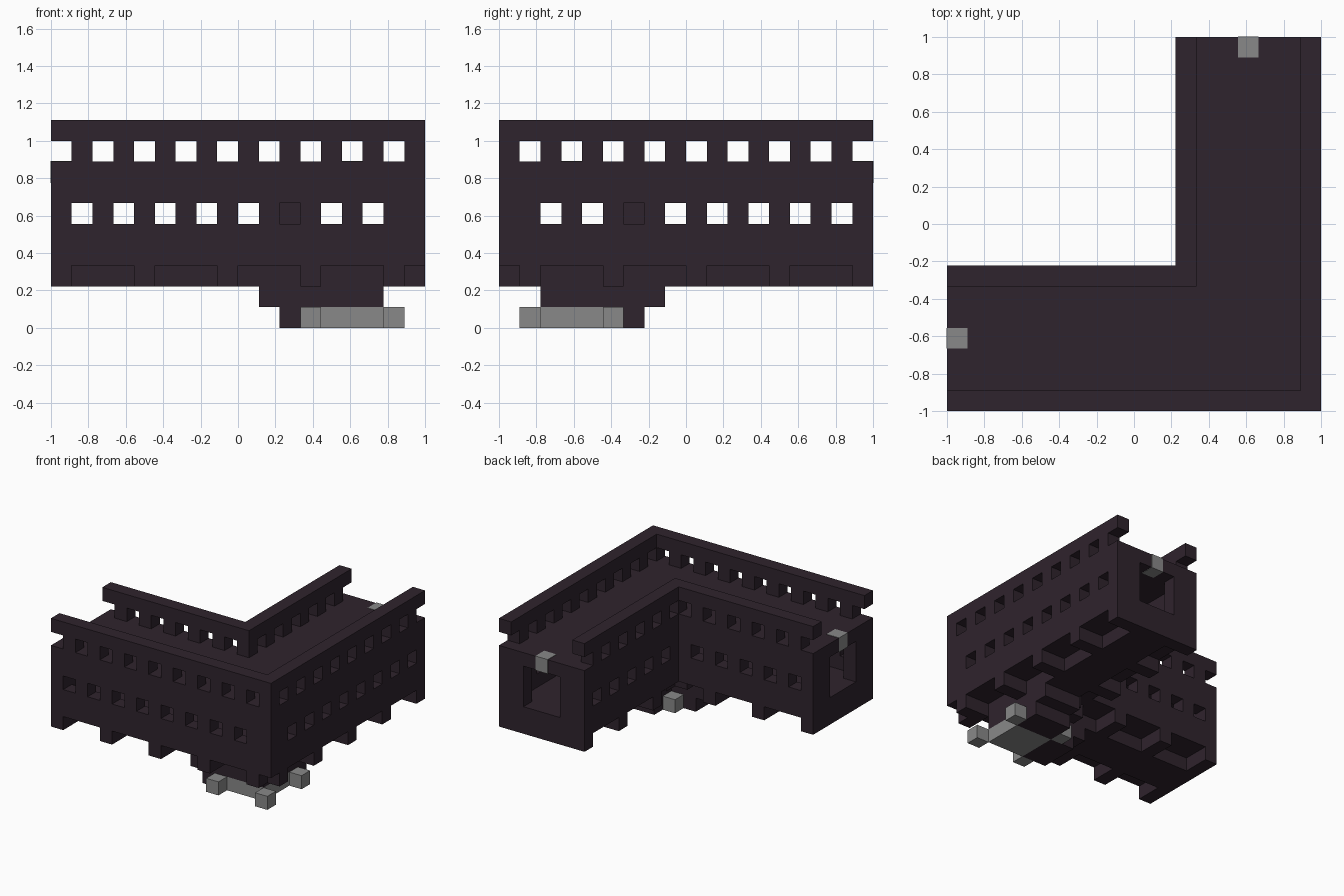
import bpy
import bmesh
from mathutils import Vector

old = bpy.data.objects.get("Cube")
if old:
    bpy.data.objects.remove(old, do_unlink=True)

U = 1 / 9       # one block
N = 18          # blocks along each side


def material(name, rgb):
    m = bpy.data.materials.new(name)
    m.use_nodes = True
    m.diffuse_color = (*rgb, 1)
    bsdf = m.node_tree.nodes["Principled BSDF"]
    bsdf.inputs["Base Color"].default_value = (*rgb, 1)
    bsdf.inputs["Roughness"].default_value = 0.9
    return m


brick = material("dark_plum_brick", (0.028, 0.017, 0.026))
stone = material("grey_stone", (0.25, 0.25, 0.25))


def mirrored(box):
    """Swap a box onto the other leg of the corner."""
    x0, x1, y0, y1, z0, z1 = box
    return (N - y1, N - y0, N - x1, N - x0, z0, z1)


def build(name, boxes, mat, both_legs=True):
    """One object from boxes given in block units."""
    if both_legs:
        boxes = boxes + [mirrored(b) for b in boxes]
    bm = bmesh.new()
    for x0, x1, y0, y1, z0, z1 in boxes:
        verts = bmesh.ops.create_cube(bm, size=1)["verts"]
        size = Vector((x1 - x0, y1 - y0, z1 - z0))
        mid = Vector((x0 + x1 - N, y0 + y1 - N, z0 + z1)) / 2
        for v in verts:
            v.co = (v.co * size + mid) * U
    mesh = bpy.data.meshes.new(name)
    bm.to_mesh(mesh)
    bm.free()
    mesh.materials.append(mat)
    obj = bpy.data.objects.new(name, mesh)
    bpy.context.collection.objects.link(obj)
    return obj


def window_wall(length, y):
    """Wall with a row of square windows at every odd block."""
    boxes = [(0, length, y, y + 1, 3, 5), (0, length, y, y + 1, 6, 8)]
    for x in range(length):
        if x % 2 == 0 or x > 15:
            boxes.append((x, x + 1, y, y + 1, 5, 6))
    return boxes


def railing(length, y):
    """Top beam on posts at every odd block."""
    posts = [(x, x + 1, y, y + 1, 8, 9) for x in range(1, length, 2)]
    return posts + [(0, length, y, y + 1, 9, 10)]


# Walls and railings of both legs
build("outer_walls", window_wall(17, 0), brick)
build("inner_walls", window_wall(11, 6), brick)
build("outer_railings", railing(17, 0), brick)
build("inner_railings", railing(11, 6), brick)
build("corner_posts", [(17, 18, 0, 1, 3, 10), (11, 12, 6, 7, 3, 10)], brick, False)

# Floor and deck around the hollow passage
for name, z in (("passage_floor", 3), ("deck", 7)):
    build(name, [(0, 12, 1, 6, z, z + 1)], brick)
    build(name + "_corner", [(12, 17, 1, 6, z, z + 1)], brick, False)

# Jambs of the end openings, with a stone block above each
build("end_jambs", [(0, 1, 1, 2, 4, 7), (0, 1, 5, 6, 4, 7)], brick)
e = 0.03
build("end_keystones", [(-e, 1, 3, 4, 7 - e, 8 + e)], stone)

# Ribs and spine under the floor
ribs = [(x, x + 1, 0, 7, 2, 3) for x in (0, 4, 8)]
ribs += [(12, 13, 0, 2, 2, 3), (12, 13, 6, 7, 2, 3), (16, 17, 0, 1, 2, 3)]
build("underside_ribs", ribs, brick)
build("corner_ribs", [(16, 17, 1, 2, 2, 3), (12, 13, 5, 6, 2, 3)], brick, False)
spine = [(a, b, 2, 5, 2, 3) for a, b in ((1, 4), (5, 8), (9, 13))]
build("underside_spine", spine, brick)

# Stepped brackets and pier under the corner
build("pier_brackets", [(10, 13, 2, 5, 1, 2), (11, 13, 2, 5, 0, 1)], brick)
build("pier_core", [(13, 16, 2, 5, 1, 3)], brick, False)
build("pier_base", [(13, 16, 2, 5, 0, 1)], stone, False)
build("pier_feet", [(x, x + 1, y, y + 1, 0, 1) for x in (12, 16) for y in (1, 5)],
      stone, False)
